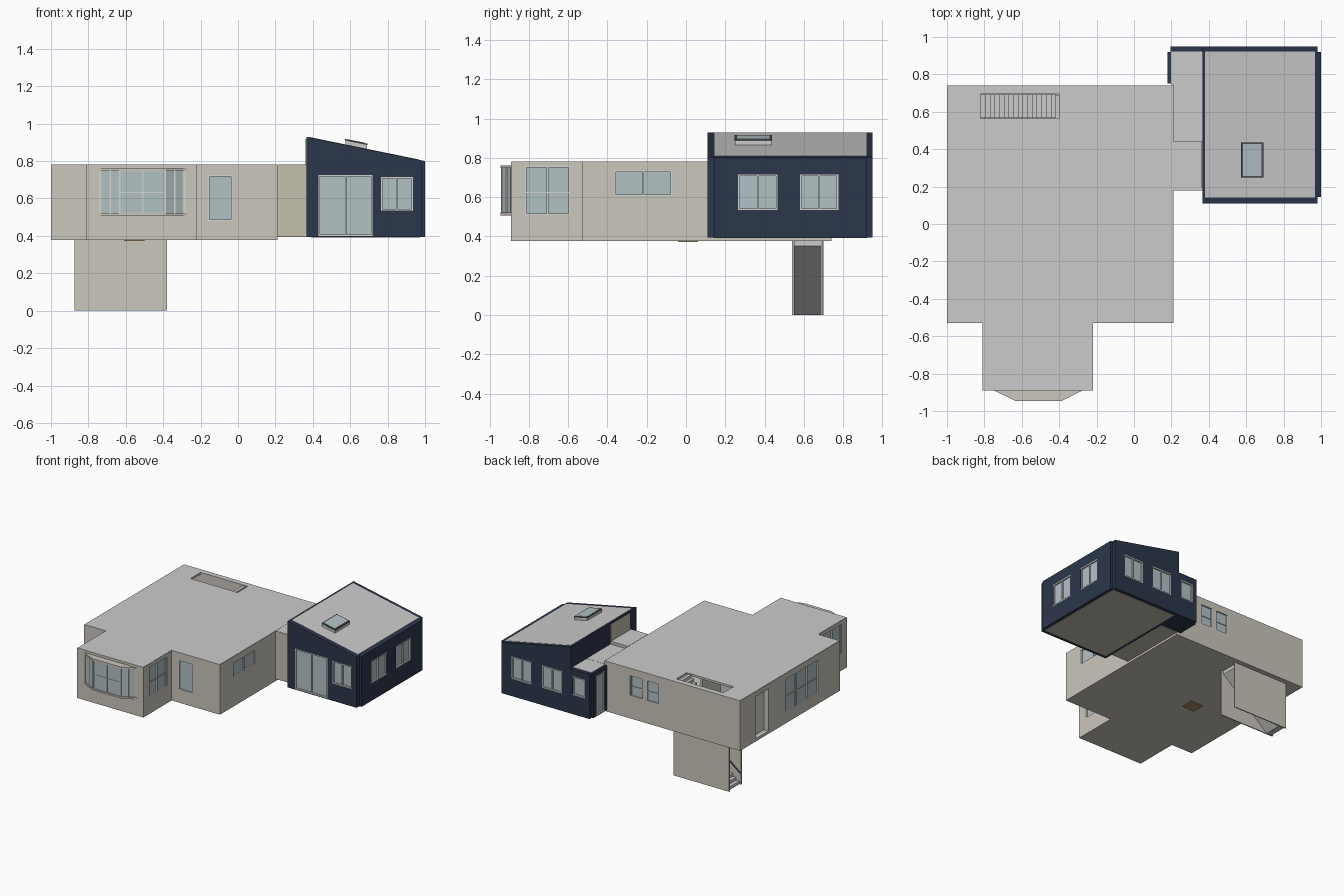
import bpy, bmesh

if "Cube" in bpy.data.objects:
    bpy.data.objects.remove(bpy.data.objects["Cube"])


def material(name, rgb):
    m = bpy.data.materials.new(name)
    m.diffuse_color = (*rgb, 1)
    m.use_nodes = True
    m.node_tree.nodes["Principled BSDF"].inputs["Base Color"].default_value = m.diffuse_color
    return m


WALL = material("wall_render", (0.60, 0.57, 0.51))
ROOF = material("roof_grey", (0.65, 0.64, 0.62))
TAN = material("link_tan", (0.55, 0.52, 0.42))
NAVY = material("navy_cladding", (0.024, 0.038, 0.070))
GLASS = material("glass", (0.45, 0.54, 0.56))
FRAME = material("window_frame", (0.66, 0.66, 0.63))
DARK = material("dark_metal", (0.08, 0.08, 0.08))
WOOD = material("wood", (0.40, 0.27, 0.14))


def finish(name, bm, mat):
    bmesh.ops.recalc_face_normals(bm, faces=bm.faces)
    me = bpy.data.meshes.new(name)
    bm.to_mesh(me)
    bm.free()
    ob = bpy.data.objects.new(name, me)
    bpy.context.collection.objects.link(ob)
    if mat:
        me.materials.append(mat)
    return ob


def boxes(name, items, mat=None):
    """One object from boxes (x0, x1, y0, y1, z0, z1)."""
    bm = bmesh.new()
    for x0, x1, y0, y1, z0, z1 in items:
        for v in bmesh.ops.create_cube(bm, size=1)["verts"]:
            v.co.x = x1 if v.co.x > 0 else x0
            v.co.y = y1 if v.co.y > 0 else y0
            v.co.z = z1 if v.co.z > 0 else z0
    return finish(name, bm, mat)


def prism(name, pts, z0, z1, mat=None):
    """Footprint raised from z0 to z1; either may be a function of x."""
    f0 = z0 if callable(z0) else lambda x: z0
    f1 = z1 if callable(z1) else lambda x: z1
    bm = bmesh.new()
    lo = [bm.verts.new((x, y, f0(x))) for x, y in pts]
    hi = [bm.verts.new((x, y, f1(x))) for x, y in pts]
    bm.faces.new(lo)
    bm.faces.new(hi)
    n = len(pts)
    for i in range(n):
        j = (i + 1) % n
        bm.faces.new((lo[i], lo[j], hi[j], hi[i]))
    return finish(name, bm, mat)


def rect(x0, x1, y0, y1):
    return [(x0, y0), (x1, y0), (x1, y1), (x0, y1)]


def carve(ob, cutters):
    """Subtract cutters and discard them."""
    for c in cutters:
        c.hide_render = True
        m = ob.modifiers.new("cut", 'BOOLEAN')
        m.operation, m.solver, m.object = 'DIFFERENCE', 'EXACT', c
    dg = bpy.context.evaluated_depsgraph_get()
    me = bpy.data.meshes.new_from_object(ob.evaluated_get(dg))
    ob.modifiers.clear()
    ob.data = me
    for c in cutters:
        bpy.data.objects.remove(c)


def window(name, axis, plane, out, a0, a1, z0, z1, panes=1, cross=False):
    """Glass and frame in a wall facing axis; returns its opening box."""
    def bx(a, b, c, d, front, back):
        p, q = sorted((plane - out * front, plane - out * back))
        return (p, q, a, b, c, d) if axis == 'x' else (a, b, p, q, c, d)
    t = 0.008
    boxes(name + "_glass", [bx(a0, a1, z0, z1, 0.012, 0.018)], GLASS)
    bars = [bx(a0, a1, z0, z0 + t, 0, 0.025), bx(a0, a1, z1 - t, z1, 0, 0.025)]
    for i in range(panes + 1):
        a = a0 + (a1 - a0 - t) * i / panes
        bars.append(bx(a, a + t, z0 + t, z1 - t, 0.002, 0.024))
    if cross:
        zc = z0 + (z1 - z0) * 0.45
        bars.append(bx(a0 + t, a1 - t, zc, zc + 0.005, 0.006, 0.02))
    boxes(name + "_frame", bars, FRAME)
    return bx(a0, a1, z0, z1, -0.02, 0.06)


# main house with front wing
def footprint(d):
    return [(-1 + d, -.53 + d), (-.81 + d, -.53 + d), (-.81 + d, -.89 + d),
            (-.22 - d, -.89 + d), (-.22 - d, -.53 + d), (.21 - d, -.53 + d),
            (.21 - d, .74 - d), (-1 + d, .74 - d)]


house = prism("main_house", footprint(0), .378, .78, WALL)
holes = [
    window("front_window", 'y', -.53, -1, -.16, -.03, .48, .725),
    window("wing_window_right", 'x', -.22, 1, -.82, -.59, .51, .76, 2, True),
    window("wing_window_left", 'x', -.81, -1, -.82, -.59, .51, .76, 2, True),
    window("side_window", 'x', .21, 1, -.365, -.07, .605, .735, 2),
    window("back_window_a", 'y', .74, 1, -.135, -.02, .555, .73, 1, True),
    window("back_window_b", 'y', .74, 1, -.28, -.165, .555, .73, 1, True),
    window("left_window", 'x', -1, -1, -.26, .17, .46, .74, 3, True),
    (-1.02, -.95, .38, .54, .40, .74),        # entry recess
    (-.82, -.40, .565, .695, .70, .82),       # roof stair opening
    (-.82, -.40, .555, .695, .35, .45),       # floor stair opening
    (-.72, -.30, -.92, -.84, .53, .74),       # bay opening
]
carve(house, [prism("room_cutter", footprint(.04), .40, .765),
              boxes("opening_cutter", holes)])
prism("main_roof", footprint(.002), .7795, .7815, ROOF)
carve(bpy.data.objects["main_roof"],
      [boxes("roof_cutter", [(-.82, -.40, .565, .695, .70, .82)])])
boxes("entry_door", [(-.96, -.945, .38, .54, .40, .74)], FRAME)
boxes("interior_walls", [(-.40, -.38, .06, .36, .40, .765),
                         (-.96, -.55, .325, .345, .40, .765)], WALL)
boxes("floor_hatch", [(-.61, -.50, -.04, .06, .372, .379)], WOOD)

# bay window
bay = [(-.75, -.89), (-.635, -.945), (-.385, -.945), (-.275, -.89)]
inner = [(-.737, -.885), (-.632, -.938), (-.388, -.938), (-.288, -.885)]
prism("bay_sill", bay, .508, .522, WALL)
prism("bay_head", bay, .748, .762, WALL)
prism("bay_glass", inner, .522, .748, GLASS)
posts = [(x - .004, x + .004, y - .004, y + .004, .522, .748) for x, y in
         inner[1:3] + [(-.51, -.938), (-.683, -.912), (-.338, -.912), (-.74, -.889), (-.285, -.889)]]
boxes("bay_posts", posts + [(-.635, -.385, -.941, -.934, .63, .635)], FRAME)


# navy block under a sloping roof
def slope(x):
    return .93 - (x - .365) * .205


block = prism("navy_block", [(.365, .11), (.98, .11), (.98, .145), (1, .145), (1, .92),
                             (.98, .92), (.98, .95), (.365, .95)], .395, slope, NAVY)
holes = [
    window("glazed_door", 'y', .11, -1, .43, .72, .40, .725, 2),
    window("navy_front_window", 'y', .11, -1, .765, .935, .535, .715, 2),
    window("navy_side_window_a", 'x', 1, 1, .265, .465, .535, .715, 2),
    window("navy_side_window_b", 'x', 1, 1, .58, .775, .535, .715, 2),
    window("navy_back_window_a", 'y', .95, 1, .71, .89, .535, .715, 2),
    window("navy_back_window_b", 'y', .95, 1, .44, .62, .535, .715, 2),
]
carve(block, [prism("room_cutter", rect(.40, .96, .15, .91), .415, lambda x: slope(x) - .04),
              boxes("opening_cutter", holes)])
prism("sloped_roof", rect(.38, .968, .143, .922), lambda x: slope(x) - .03,
      lambda x: slope(x) + .002, ROOF)
prism("block_floor", rect(.39, .975, .14, .925), .392, .41, TAN)
prism("upper_tan_wall", rect(.361, .366, .195, .44), .77, lambda x: slope(x) - .012, TAN)

# skylight
sky = rect(.575, .69, .25, .435)
prism("skylight_curb", sky, lambda x: slope(x) - .01, lambda x: slope(x) + .027, ROOF)
prism("skylight_frame", rect(.573, .692, .248, .437), lambda x: slope(x) + .022,
      lambda x: slope(x) + .030, DARK)
prism("skylight_glass", rect(.582, .683, .257, .428), lambda x: slope(x) + .025,
      lambda x: slope(x) + .032, GLASS)

# low rear lobby
lobby = prism("rear_lobby", [(.18, .75), (.366, .75), (.366, .95), (.195, .95), (.195, .92),
                             (.18, .92)], .395, .755, NAVY)
holes = [window("lobby_window", 'y', .95, 1, .235, .345, .55, .70),
         window("lobby_door", 'x', .18, -1, .775, .89, .40, .72)]
carve(lobby, [boxes("room_cutter", [(.21, .35, .77, .92, .41, .73)]),
              boxes("opening_cutter", holes)])
boxes("lobby_roof", [(.197, .38, .745, .922, .74, .758)], ROOF)

# link between the two buildings
boxes("link_front", [(.209, .366, .18, .44, .395, .78)], TAN)
boxes("link_rear", [(.209, .366, .44, .745, .395, .757)], TAN)
boxes("link_roof", [(.21, .366, .182, .44, .775, .782),
                    (.21, .366, .44, .745, .755, .759)], ROOF)


# stair flights: lower to ground, upper to roof
def flight(name, x0, x1, y0, y1, z0, z1, steps=16):
    dx, dz = (x1 - x0) / steps, (z1 - z0) / steps
    prof = [(x0, z0)]
    for i in range(steps):
        prof += [(x0 + i * dx, z0 + (i + 1) * dz), (x0 + (i + 1) * dx, z0 + (i + 1) * dz)]
    prof += [(x1, z1 - dz * 1.6), (x0 + dx * 1.6, z0)]
    bm = bmesh.new()
    f = bm.faces.new([bm.verts.new((x, y0, z)) for x, z in prof])
    ext = bmesh.ops.extrude_face_region(bm, geom=[f])["geom"]
    for v in ext:
        if isinstance(v, bmesh.types.BMVert):
            v.co.y = y1
    return finish(name, bm, ROOF)


flight("lower_stairs", -.86, -.40, .55, .69, 0, .39)
flight("upper_stairs", -.82, -.42, .567, .693, .40, .775)
boxes("stair_walls", [(-.875, -.38, y, y + .008, 0, .38) for y in (.54, .692)], WALL)
rail = lambda x: .09 + (x + .87) * .8
prism("handrail", rect(-.87, -.50, .552, .558), rail, lambda x: rail(x) + .01, DARK)
